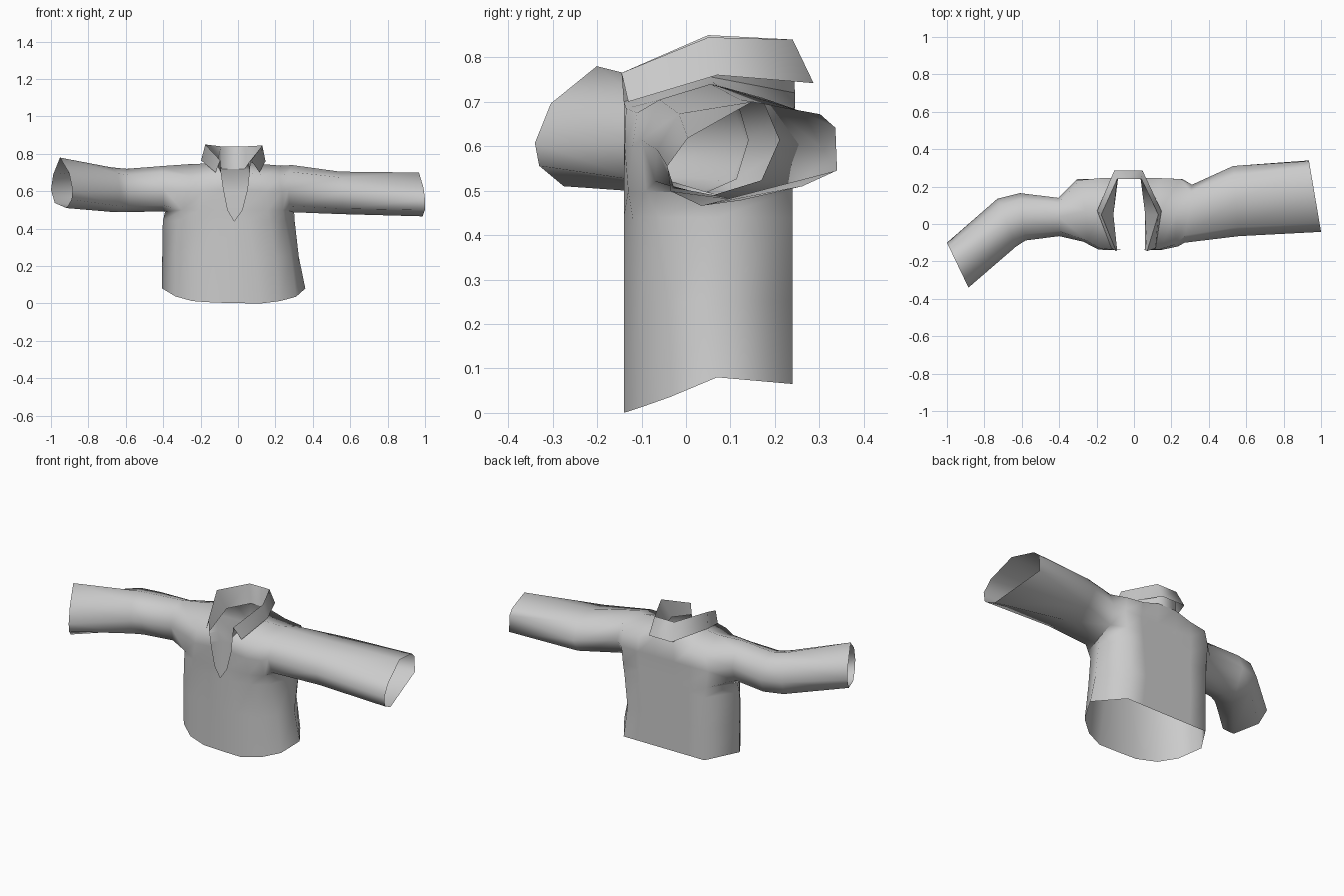
import bpy, bmesh
from mathutils import Vector


def finish(bm, name, angle):
    bmesh.ops.recalc_face_normals(bm, faces=bm.faces)
    me = bpy.data.meshes.new(name)
    bm.to_mesh(me)
    bm.free()
    ob = bpy.data.objects.new(name, me)
    bpy.context.collection.objects.link(ob)
    bpy.ops.object.select_all(action='DESELECT')
    ob.select_set(True)
    bpy.context.view_layer.objects.active = ob
    bpy.ops.object.shade_smooth_by_angle(angle=angle)
    return ob


def bridge(bm, a, b, closed=True):
    n = len(a)
    for i in range(n if closed else n - 1):
        j = (i + 1) % n
        bm.faces.new((a[i], a[j], b[j], b[i]))


bm = bmesh.new()

# Torso rings: 7 front points (left to right), right side, 6 back points, left side
BACK_X = [1.0, 0.6, 0.25, -0.25, -0.6, -1.0]


def ring(fx, fy, fz, side_r, side_l, back_l, back_r, z_side, z_back):
    mid, half = (back_l + back_r) / 2, (back_r - back_l) / 2
    pts = [(x, y, z) for x, y, z in zip(fx, fy, fz)]
    pts.append((side_r, 0.07, z_side))
    pts += [(mid + half * k, 0.24, z_back) for k in BACK_X]
    pts.append((side_l, 0.07, z_side))
    return [bm.verts.new(p) for p in pts]


hem = ring([-.335, -.245, -.13, -.01, .12, .225, .31],
           [-.035, -.10, -.138, -.14, -.14, -.10, -.035],
           [.038, .013, .005, .002, 0, .013, .036], .36, -.405, -.29, .245, .08, .065)
waist = ring([-.335, -.24, -.11, -.015, .09, .20, .285],
             [-.04, -.105, -.137, -.14, -.14, -.105, -.035],
             [.25] * 7, .325, -.405, -.29, .22, .25, .25)
chest = ring([-.325, -.22, -.09, -.02, .055, .17, .25],
             [-.045, -.117, -.138, -.14, -.14, -.12, -.06],
             [.44] * 7, .303, -.402, -.29, .24, .44, .44)
under = ring([-.30, -.21, -.055, -.02, .022, .16, .24],
             [-.075, -.125, -.14, -.14, -.14, -.13, -.09],
             [.50] * 7, .30, -.39, -.30, .25, .49, .50)
bridge(bm, hem, waist)
bridge(bm, waist, chest)
for i in range(15):
    if i not in (2, 3):
        j = (i + 1) % 15
        bm.faces.new((chest[i], chest[j], under[j], under[i]))
bm.faces.new((chest[2], chest[3], under[2]))
bm.faces.new((chest[3], chest[4], under[4]))
bm.verts.remove(under[3])


# Chest, shoulder ridge and back yoke above the armpits
def row(*pts):
    return [bm.verts.new(p) for p in pts]


fl = [under[0:3],
      row((-.27, -.095, .60), (-.19, -.137, .60), (-.077, -.14, .61)),
      row((-.25, -.09, .68), (-.18, -.13, .685), (-.09, -.14, .70))]
fr = [under[4:7],
      row((.05, -.14, .61), (.15, -.138, .60), (.235, -.12, .60)),
      row((.06, -.14, .70), (.14, -.135, .685), (.22, -.11, .675))]
ridge_l = row((-.26, .07, .745), (-.18, .06, .748), (-.11, .05, .757))
ridge_r = row((.06, .05, .757), (.13, .06, .745), (.23, .07, .737))
back = [under[8:14],
        row((.26, .24, .60), (.15, .24, .6), (.04, .24, .6),
            (-.09, .24, .6), (-.19, .24, .6), (-.31, .235, .6)),
        row((.25, .24, .68), (.14, .245, .69), (.035, .245, .72),
            (-.085, .245, .72), (-.18, .245, .69), (-.29, .235, .68))]
for rows in (fl + [ridge_l], fr + [ridge_r], back):
    for a, b in zip(rows, rows[1:]):
        bridge(bm, a, b, False)
bridge(bm, ridge_r, [back[2][i] for i in (2, 1, 0)], False)
bridge(bm, ridge_l, [back[2][i] for i in (5, 4, 3)], False)

# Armhole loops: bottom, front x3, top, back x3
arm_l = [under[14], fl[0][0], fl[1][0], fl[2][0], ridge_l[0],
         back[2][5], back[1][5], back[0][5]]
arm_r = [under[7], fr[0][2], fr[1][2], fr[2][2], ridge_r[2],
         back[2][0], back[1][0], back[0][0]]

# Sleeves: each section is a profile stretched between a front and a back point
ROUND = [(.5, 0), (.1, .13), (0, .5), (.13, .86), (.5, 1), (.87, .88), (1, .5), (.87, .14)]
CUFF_L = [(.27, 0), (.04, .17), (0, .36), (.15, .69), (.58, 1), (.9, .66), (1, .36), (.82, .1)]
CUFF_R = [(.2, 0), (.02, .14), (0, .38), (.12, .65), (.5, 1), (.9, .88), (.99, .75), (1, .34)]


def sleeve(start, sections):
    prev = start
    for f, b, z0, z1, prof in sections:
        f, b = Vector(f), Vector(b)
        cur = []
        for t, h in prof:
            p = f.lerp(b, t)
            cur.append(bm.verts.new((p.x, p.y, z0 + (z1 - z0) * h)))
        bridge(bm, prev, cur)
        prev = cur


sleeve(arm_l, [((-.40, -.065), (-.405, .14), .493, .735, ROUND),
               ((-.58, -.088), (-.61, .165), .488, .72, ROUND),
               ((-.63, -.12), (-.73, .135), .49, .728, ROUND),
               ((-.885, -.34), (-1.0, -.10), .51, .78, CUFF_L)])
sleeve(arm_r, [((.27, -.10), (.31, .21), .488, .74, ROUND),
               ((.56, -.065), (.53, .31), .478, .705, ROUND),
               ((1.0, -.042), (.935, .34), .466, .70, CUFF_R)])
finish(bm, "shirt_body", 2.0)

# Turned-down collar: inner stand, fold crest, outer fall
bm = bmesh.new()
stand = row((-.09, -.14, .70), (-.11, .05, .757), (-.085, .245, .72),
            (.035, .245, .72), (.06, .05, .757), (.06, -.14, .70))
crest = row((-.095, -.145, .765), (-.175, .05, .85), (-.09, .24, .84),
            (.04, .24, .84), (.13, .05, .845), (.07, -.145, .765))
fall = row((-.12, -.13, .70), (-.197, .07, .765), (-.105, .287, .742),
           (.045, .287, .742), (.147, .07, .76), (.115, -.13, .70))
bridge(bm, stand, crest, False)
bridge(bm, crest, fall, False)
finish(bm, "collar", 1.4)
